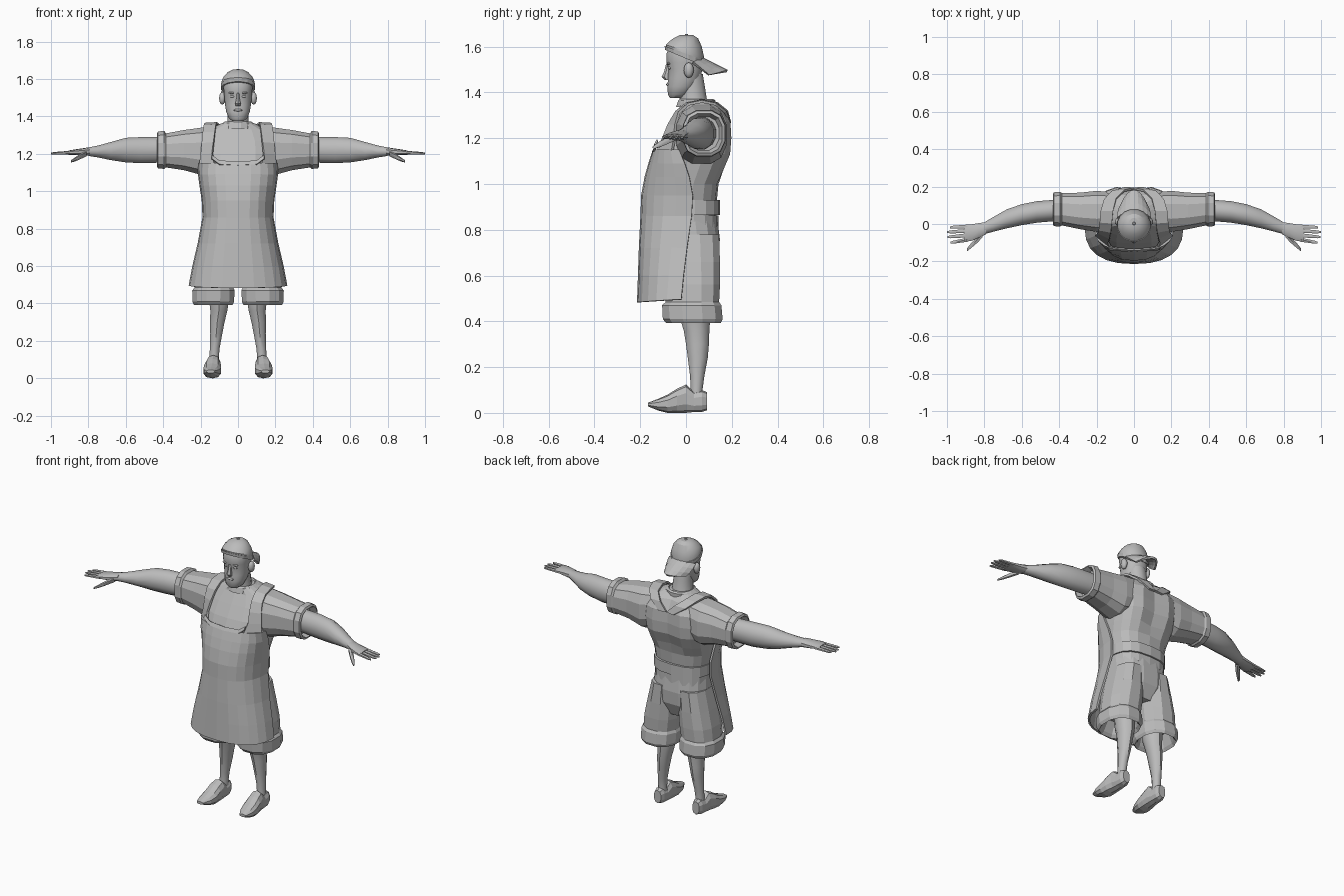
import bpy, bmesh, math
from mathutils import Vector

grey = bpy.data.materials.new("plain_grey")
grey.diffuse_color = (0.5, 0.5, 0.5, 1)


def finish(name, bm, mirror=False, smooth=None, thick=0):
    bmesh.ops.recalc_face_normals(bm, faces=bm.faces)
    me = bpy.data.meshes.new(name)
    bm.to_mesh(me)
    bm.free()
    ob = bpy.data.objects.new(name, me)
    bpy.context.collection.objects.link(ob)
    me.materials.append(grey)
    if thick:
        m = ob.modifiers.new("thickness", 'SOLIDIFY')
        m.thickness = thick
        m.offset = 0
    if mirror:
        ob.modifiers.new("mirror", 'MIRROR')
    if smooth:
        bpy.ops.object.select_all(action='DESELECT')
        ob.select_set(True)
        bpy.context.view_layer.objects.active = ob
        bpy.ops.object.shade_smooth_by_angle(angle=math.radians(smooth))
    return ob


def place(axis, p, u, v):
    return {'x': (p, u, v), 'y': (u, p, v), 'z': (u, v, p)}[axis]


def loft(name, axis, rings, n=12, e=2.0, mirror=False, smooth=None, tweak=None, caps=True):
    """Rings are (position, u0, u1, v0, v1); e is the superellipse power."""
    bm = bmesh.new()
    rows = []
    for p, u0, u1, v0, v1 in rings:
        row = []
        for i in range(n):
            t = 2 * math.pi * (i + 0.5) / n
            c, s = math.cos(t), math.sin(t)
            u = (u0 + u1) / 2 + (u1 - u0) / 2 * math.copysign(abs(c) ** (2 / e), c)
            v = (v0 + v1) / 2 + (v1 - v0) / 2 * math.copysign(abs(s) ** (2 / e), s)
            row.append(bm.verts.new(place(axis, p, u, v)))
        rows.append(row)
    for a, b in zip(rows, rows[1:]):
        for i in range(n):
            j = (i + 1) % n
            bm.faces.new((a[i], a[j], b[j], b[i]))
    if caps:
        bm.faces.new(rows[0])
        bm.faces.new(rows[-1])
    if tweak:
        for v in bm.verts:
            tweak(v.co)
    return finish(name, bm, mirror, smooth)


def sheet(name, rows, mirror=False, thick=0.012, smooth=None):
    bm = bmesh.new()
    vs = [[bm.verts.new(c) for c in r] for r in rows]
    for a, b in zip(vs, vs[1:]):
        for i in range(len(a) - 1):
            bm.faces.new((a[i], a[i + 1], b[i + 1], b[i]))
    return finish(name, bm, mirror, smooth, thick)


def blob(name, loc, size, mirror=False):
    bm = bmesh.new()
    bmesh.ops.create_uvsphere(bm, u_segments=10, v_segments=6, radius=1)
    for v in bm.verts:
        v.co = Vector(loc) + Vector(v.co[k] * size[k] for k in range(3))
    return finish(name, bm, mirror, 60)


# Shirt: boxy torso with a spine groove, and wide rolled sleeves
def groove(c):
    if c.y > 0.1 and abs(c.x) < 0.05 and c.z > 1.05:
        c.y -= 0.022


loft("shirt_body", 'z', [
    (0.80, -.165, .165, -.13, .13), (0.93, -.172, .172, -.165, .135),
    (1.00, -.185, .185, -.16, .142), (1.06, -.195, .195, -.15, .17),
    (1.13, -.205, .205, -.135, .20), (1.20, -.21, .21, -.105, .205),
    (1.27, -.20, .20, -.065, .20), (1.33, -.16, .16, -.03, .165),
    (1.365, -.085, .085, -.02, .125)], n=18, e=2.7, tweak=groove)
loft("sleeve", 'x', [
    (.08, -.03, .17, 1.12, 1.355), (.20, -.045, .18, 1.085, 1.343),
    (.29, -.03, .17, 1.11, 1.33), (.385, -.01, .168, 1.125, 1.312),
    (.395, -.016, .174, 1.117, 1.326), (.428, -.014, .172, 1.12, 1.322),
    (.434, -.002, .16, 1.132, 1.31), (.40, .01, .145, 1.145, 1.295)],
    n=12, e=2.6, mirror=True)
loft("collar", 'z', [
    (1.335, -.085, .085, -.045, .13), (1.365, -.085, .085, -.035, .13),
    (1.372, -.072, .072, -.028, .118), (1.345, -.062, .062, -.02, .1)], n=16)

# Apron: curved front sheet, then the shoulder straps
rows = []
for z, w, yf, ye in [(.495, .258, -.208, -.02), (.60, .238, -.204, -.01), (.72, .21, -.2, .005),
                     (.86, .184, -.193, .025), (.95, .188, -.19, .03), (1.03, .2, -.175, .015),
                     (1.09, .208, -.158, -.005), (1.15, .206, -.138, -.03)]:
    row = []
    for i in range(13):
        t = math.radians(-90 + 15 * i)
        s, c = math.sin(t), max(math.cos(t), 0)
        # the hem drops slightly toward the front
        dz = -.012 * c if z < .5 else 0
        row.append((w * math.copysign(abs(s) ** .82, s), ye + (yf - ye) * c ** .82, z + dz))
    rows.append(row)
sheet("apron", rows)
straps = [(.125, .204, -.122, -.06, 1.148), (.137, .197, -.10, -.05, 1.20),
          (.13, .192, -.075, -.045, 1.26), (.123, .188, -.042, -.03, 1.315),
          (.118, .183, .005, .01, 1.352), (.112, .178, .07, .07, 1.364),
          (.095, .16, .135, .13, 1.352), (.05, .12, .178, .172, 1.318), (0, .05, .19, .192, 1.27)]
sheet("apron_strap", [[(a, ya, z), (b, yb, z - .004)] for a, b, ya, yb, z in straps], mirror=True)
# Raised edge along the bib neckline
sheet("bib_edge", [[(x, -.146 + .55 * x * x, 1.138 + k), (x, -.136 + .55 * x * x, 1.158 + k)]
                   for x, k in [(-.14, .035), (-.1, .005), (0, 0), (.1, .005), (.14, .035)]], thick=.008)

# Two belt bands at the waist
for name, z0, z1, g in [("belt_upper", .865, .93, .006), ("belt_lower", .81, .862, 0)]:
    loft(name, 'z', [(z0, -.168 - g, .168 + g, -.15, .142 + g),
                     (z1, -.168 - g, .168 + g, -.15, .142 + g)], n=18, e=2.7)

# Shorts: hips and two baggy legs with turned hems
loft("shorts_hips", 'z', [
    (.60, -.10, .10, -.06, .11), (.68, -.17, .17, -.11, .145),
    (.76, -.175, .175, -.13, .15), (.84, -.168, .168, -.14, .14)], n=16, e=2.6)
loft("shorts_leg", 'z', [
    (.78, .01, .175, -.11, .148), (.66, .006, .205, -.105, .152), (.56, .012, .228, -.095, .152),
    (.485, .022, .235, -.092, .148), (.47, .015, .248, -.108, .158), (.41, .018, .247, -.105, .164),
    (.392, .026, .238, -.09, .155), (.41, .04, .225, -.075, .14), (.48, .05, .2, -.05, .12)],
    n=12, e=2.4, mirror=True)

# Legs and shoes
loft("leg", 'z', [
    (.55, .05, .165, -.03, .105), (.40, .048, .155, -.022, .105), (.36, .055, .15, -.01, .102),
    (.30, .07, .152, .0, .1), (.24, .082, .15, .008, .095), (.16, .097, .152, .018, .08),
    (.10, .102, .154, .02, .072), (.05, .1, .156, .015, .075)], n=10, mirror=True, smooth=40)
loft("shoe", 'y', [
    (.092, .108, .155, .012, .09), (.07, .098, .165, .004, .10), (.035, .095, .168, .004, .092),
    (.0, .092, .172, 0, .124), (-.04, .09, .182, 0, .105), (-.08, .09, .186, 0, .08),
    (-.12, .1, .184, .01, .062), (-.165, .125, .168, .028, .045)], n=10, e=2.5, mirror=True)

# Arms and hands
loft("arm", 'x', [
    (.36, .02, .135, 1.155, 1.29), (.44, .012, .13, 1.15, 1.292), (.52, .005, .124, 1.148, 1.292),
    (.60, -.008, .108, 1.152, 1.288), (.68, -.025, .08, 1.165, 1.265), (.75, -.042, .04, 1.18, 1.245),
    (.80, -.055, .01, 1.188, 1.235)], n=12, mirror=True, smooth=45)
loft("palm", 'x', [
    (.79, -.055, .012, 1.19, 1.236), (.83, -.075, .006, 1.19, 1.23),
    (.87, -.092, .0, 1.194, 1.224), (.905, -.096, -.004, 1.195, 1.218)], n=10, e=2.6, mirror=True, smooth=45)
for k, (y0, y1, tip) in enumerate([(-.014, -.018, .985), (-.037, -.043, 1.0), (-.06, -.07, .998), (-.083, -.1, .982)]):
    finger = [(.885 + (tip - .885) * f, y0 + (y1 - y0) * f - r, y0 + (y1 - y0) * f + r,
               1.207 - .005 * f - r * .8, 1.207 - .005 * f + r * .8)
              for f, r in [(0, .013), (.45, .011), (.85, .009), (1, .005)]]
    loft("finger_%d" % (k + 1), 'x', finger, n=6, mirror=True, smooth=50)
loft("thumb", 'x', [
    (.81, -.075, -.03, 1.187, 1.217), (.84, -.105, -.065, 1.173, 1.202),
    (.87, -.13, -.1, 1.16, 1.182), (.892, -.147, -.128, 1.154, 1.167)], n=6, mirror=True, smooth=50)

# Neck and head
loft("neck", 'z', [(1.31, -.075, .075, -.03, .11), (1.36, -.06, .06, -.03, .095),
                   (1.42, -.056, .056, -.03, .085), (1.48, -.055, .055, -.03, .075)], n=12, smooth=50)
loft("head", 'z', [
    (1.375, -.03, .03, -.07, -.015), (1.39, -.05, .05, -.08, .015), (1.425, -.064, .064, -.082, .045),
    (1.46, -.07, .07, -.08, .065), (1.50, -.074, .074, -.078, .072), (1.53, -.076, .076, -.086, .074),
    (1.57, -.08, .08, -.086, .074), (1.61, -.07, .07, -.07, .06)], n=16, e=2.2, smooth=40)
loft("nose", 'z', [(1.455, -.015, .015, -.094, -.06), (1.468, -.017, .017, -.106, -.06),
                   (1.49, -.011, .011, -.096, -.06), (1.525, -.009, .009, -.087, -.06)], n=6, smooth=40)
blob("mouth", (0, -.078, 1.434), (.025, .009, .007))
blob("eye", (.03, -.071, 1.507), (.014, .008, .007), True)
blob("eyebrow", (.032, -.075, 1.526), (.021, .009, .006), True)
blob("ear", (.084, .012, 1.497), (.018, .022, .034), True)


# Backward cap: dome whose rim drops toward the back
def tilt(c):
    c.z -= (c.y + .03) * .42 * min(1, max(0, (1.64 - c.z) / .07))


loft("cap_dome", 'z', [
    (1.565, -.088, .088, -.089, .078), (1.59, -.09, .09, -.09, .08), (1.615, -.078, .078, -.076, .07),
    (1.637, -.056, .056, -.054, .054), (1.65, -.028, .028, -.028, .032)], n=16, smooth=30, tweak=tilt)
loft("cap_band", 'z', [(1.56, -.092, .092, -.093, .08), (1.58, -.094, .094, -.095, .082)], n=16, tweak=tilt)
loft("cap_button", 'z', [(1.648, -.01, .01, -.008, .012), (1.655, -.006, .006, -.004, .008)], n=8)
# Brim: curved bill sloping down behind the head
brim = []
for f in (0, .35, .7, 1):
    row = []
    for i in range(9):
        s = -1 + i / 4
        w = .088 - .02 * f * f
        y = .03 + .04 * (1 - s * s) + f * (.07 + .04 * (1 - s * s))
        row.append((w * s, y, 1.548 - .055 * f - .018 * s * s))
    brim.append(row)
sheet("cap_brim", brim, thick=.012)
